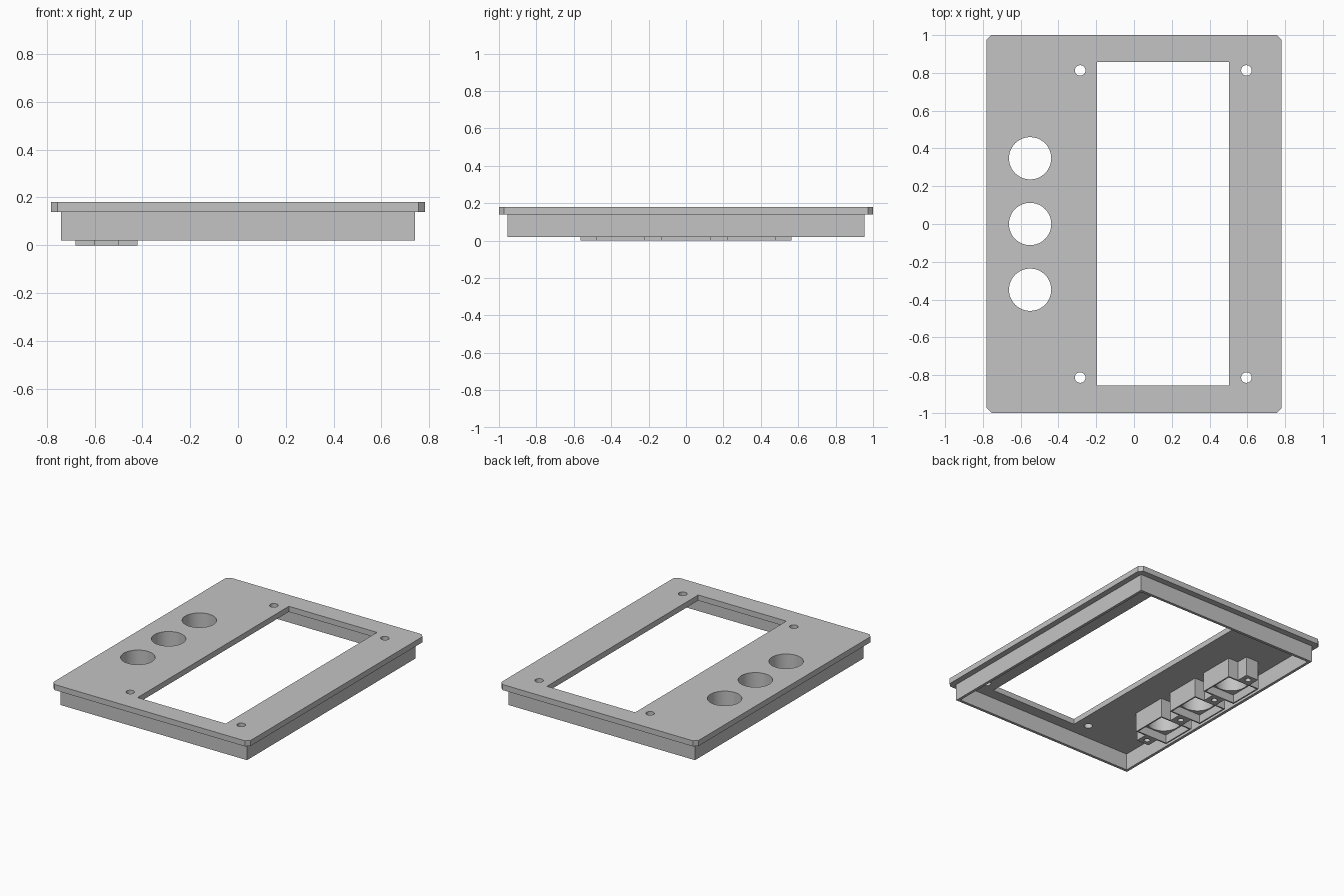
import bpy, bmesh
from math import cos, sin, pi

old = bpy.data.objects.get("Cube")
if old:
    bpy.data.objects.remove(old, do_unlink=True)

# One grey plastic
grey = bpy.data.materials.new("grey_plastic")
grey.use_nodes = True
colour = (0.55, 0.55, 0.55, 1)
grey.diffuse_color = colour
grey.node_tree.nodes["Principled BSDF"].inputs["Base Color"].default_value = colour


def rect(x0, x1, y0, y1, c=0):
    """Rectangle outline, with corners cut by c if given."""
    if c == 0:
        return [(x0, y0), (x1, y0), (x1, y1), (x0, y1)]
    return [(x0 + c, y0), (x1 - c, y0), (x1, y0 + c), (x1, y1 - c),
            (x1 - c, y1), (x0 + c, y1), (x0, y1 - c), (x0, y0 + c)]


def square(x, y, h):
    return rect(x - h, x + h, y - h, y + h)


def circle(x, y, r, n=48):
    return [(x + r * cos(2 * pi * i / n), y + r * sin(2 * pi * i / n)) for i in range(n)]


def slab(name, z0, z1, outer, *holes):
    """Extrude an outline with holes from z0 to z1."""
    curve = bpy.data.curves.new(name, 'CURVE')
    curve.dimensions = '2D'
    curve.fill_mode = 'BOTH'
    curve.extrude = (z1 - z0) / 2
    for loop in (outer, *holes):
        s = curve.splines.new('POLY')
        s.points.add(len(loop) - 1)
        for p, (x, y) in zip(s.points, loop):
            p.co = (x, y, 0, 1)
        s.use_cyclic_u = True
    ob = bpy.data.objects.new(name, curve)
    bpy.context.collection.objects.link(ob)
    bpy.ops.object.select_all(action='DESELECT')
    ob.select_set(True)
    bpy.context.view_layer.objects.active = ob
    bpy.ops.object.convert(target='MESH')
    ob = bpy.context.object
    bm = bmesh.new()
    bm.from_mesh(ob.data)
    bmesh.ops.remove_doubles(bm, verts=bm.verts, dist=0.0005)
    bmesh.ops.translate(bm, verts=bm.verts, vec=(0, 0, (z0 + z1) / 2))
    bmesh.ops.recalc_face_normals(bm, faces=bm.faces)
    bm.to_mesh(ob.data)
    bm.free()
    ob.data.materials.clear()
    ob.data.materials.append(grey)
    bpy.ops.object.shade_smooth_by_angle()
    return ob


BUTTON_X, BUTTON_R = -0.55, 0.112
BUTTON_YS = (-0.348, 0, 0.348)
UNDER, TOP = 0.14, 0.18

# Face plate with display window, button holes and screw holes
button_holes = [circle(BUTTON_X, y, BUTTON_R) for y in BUTTON_YS]
screw_holes = [circle(x, y, 0.028, 24) for x in (-0.285, 0.595) for y in (-0.813, 0.813)]
slab("face_plate", UNDER, TOP, rect(-0.782, 0.782, -1, 1, 0.027),
     rect(-0.197, 0.502, -0.855, 0.857), *button_holes, *screw_holes)

# Rim wall under the plate
slab("rim_wall", 0.02, UNDER, rect(-0.74, 0.74, -0.955, 0.955),
     rect(-0.72, 0.72, -0.935, 0.935))

# Button housings: round bore above, square pocket below
for i, y in enumerate(BUTTON_YS, 1):
    slab(f"button_bore_{i}", 0.06, UNDER, square(BUTTON_X, y, 0.13),
         circle(BUTTON_X, y, BUTTON_R))
    slab(f"button_pocket_{i}", 0, 0.06, square(BUTTON_X, y, 0.13),
         square(BUTTON_X, y, 0.12))

# Screw posts between and beside the housings
for i, (y0, y1) in enumerate([(-0.565, -0.478), (-0.218, -0.13), (0.13, 0.218), (0.478, 0.565)], 1):
    slab(f"screw_post_{i}", 0, UNDER, rect(-0.6, -0.5, y0, y1),
         circle(BUTTON_X, (y0 + y1) / 2, 0.02, 16))
